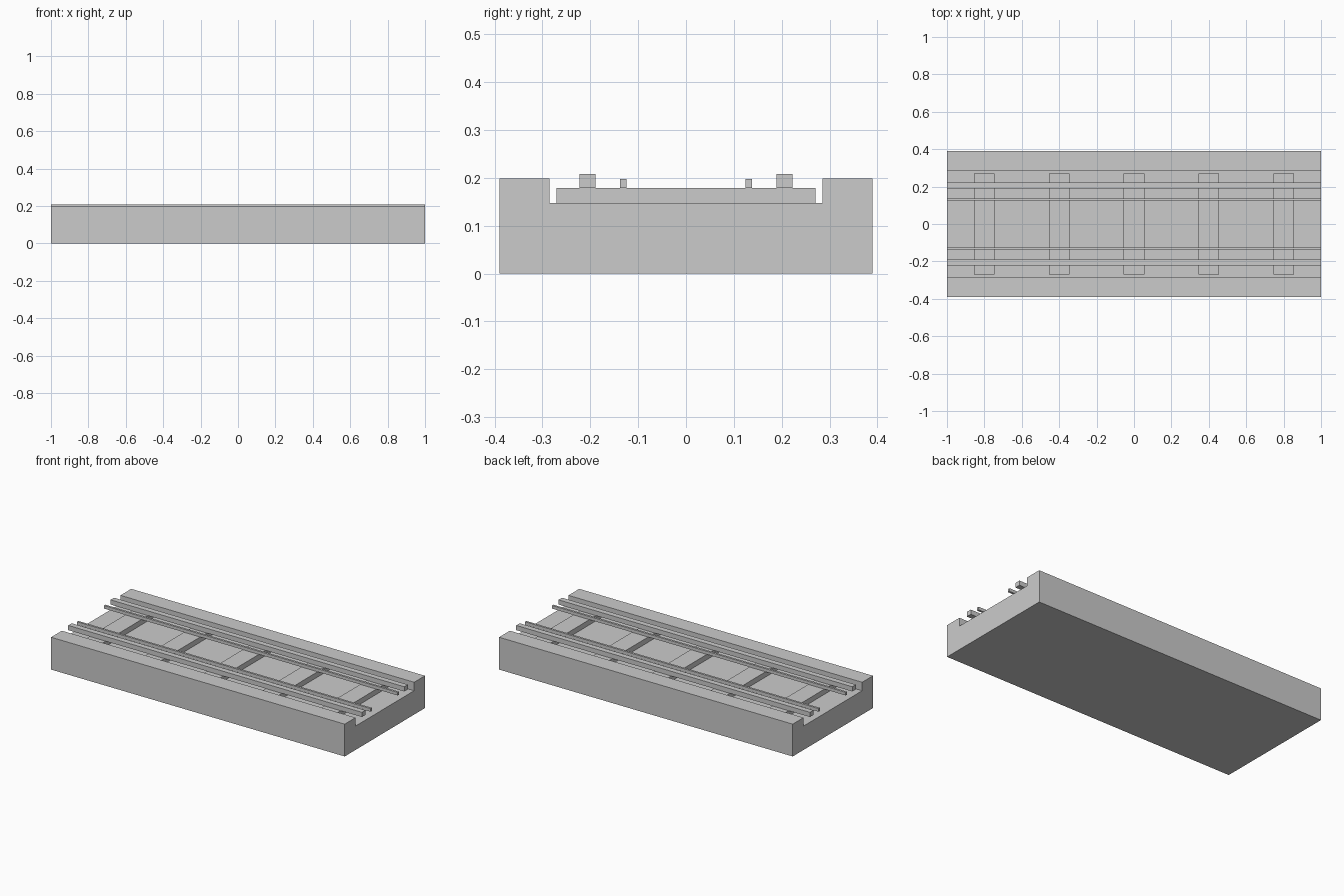
import bpy
import bmesh

cube = bpy.data.objects.get("Cube")
if cube:
    bpy.data.objects.remove(cube, do_unlink=True)

GREY = (0.6, 0.6, 0.6, 1)
grey = bpy.data.materials.new("plain grey")
grey.use_nodes = True
grey.diffuse_color = GREY
grey.node_tree.nodes["Principled BSDF"].inputs["Base Color"].default_value = GREY


def extrude_x(name, profile, x0, x1):
    """Extrude a (y, z) outline along x."""
    bm = bmesh.new()
    face = bm.faces.new([bm.verts.new((x0, y, z)) for y, z in profile])
    new = bmesh.ops.extrude_face_region(bm, geom=[face])["geom"]
    verts = [v for v in new if isinstance(v, bmesh.types.BMVert)]
    bmesh.ops.translate(bm, verts=verts, vec=(x1 - x0, 0, 0))
    bmesh.ops.recalc_face_normals(bm, faces=bm.faces)
    mesh = bpy.data.meshes.new(name)
    bm.to_mesh(mesh)
    bm.free()
    mesh.materials.append(grey)
    obj = bpy.data.objects.new(name, mesh)
    bpy.context.collection.objects.link(obj)


def bar(name, x0, x1, y0, y1, z0, z1):
    extrude_x(name, [(y0, z0), (y1, z0), (y1, z1), (y0, z1)], x0, x1)


BED, TIE_TOP, KERB = 0.147, 0.179, 0.199

# Channel-shaped base with a raised kerb on both long sides
half = [(0.39, 0), (0.39, KERB), (0.285, KERB), (0.285, BED)]
extrude_x("base", half + [(-y, z) for y, z in reversed(half)], -1, 1)

# Sleepers lying on the bed
for i in range(5):
    x = -0.8 + 0.4 * i
    bar(f"sleeper_{i + 1}", x - 0.055, x + 0.055, -0.271, 0.271, BED, TIE_TOP)

# Running rails and lower guard rails, carried by the sleepers
for side, s in (("front", -1), ("back", 1)):
    for name, inner, outer, top in (("rail", 0.189, 0.223, 0.208),
                                    ("guard_rail", 0.1245, 0.1375, 0.198)):
        y0, y1 = sorted((s * inner, s * outer))
        bar(f"{side}_{name}", -1, 1, y0, y1, TIE_TOP, top)
